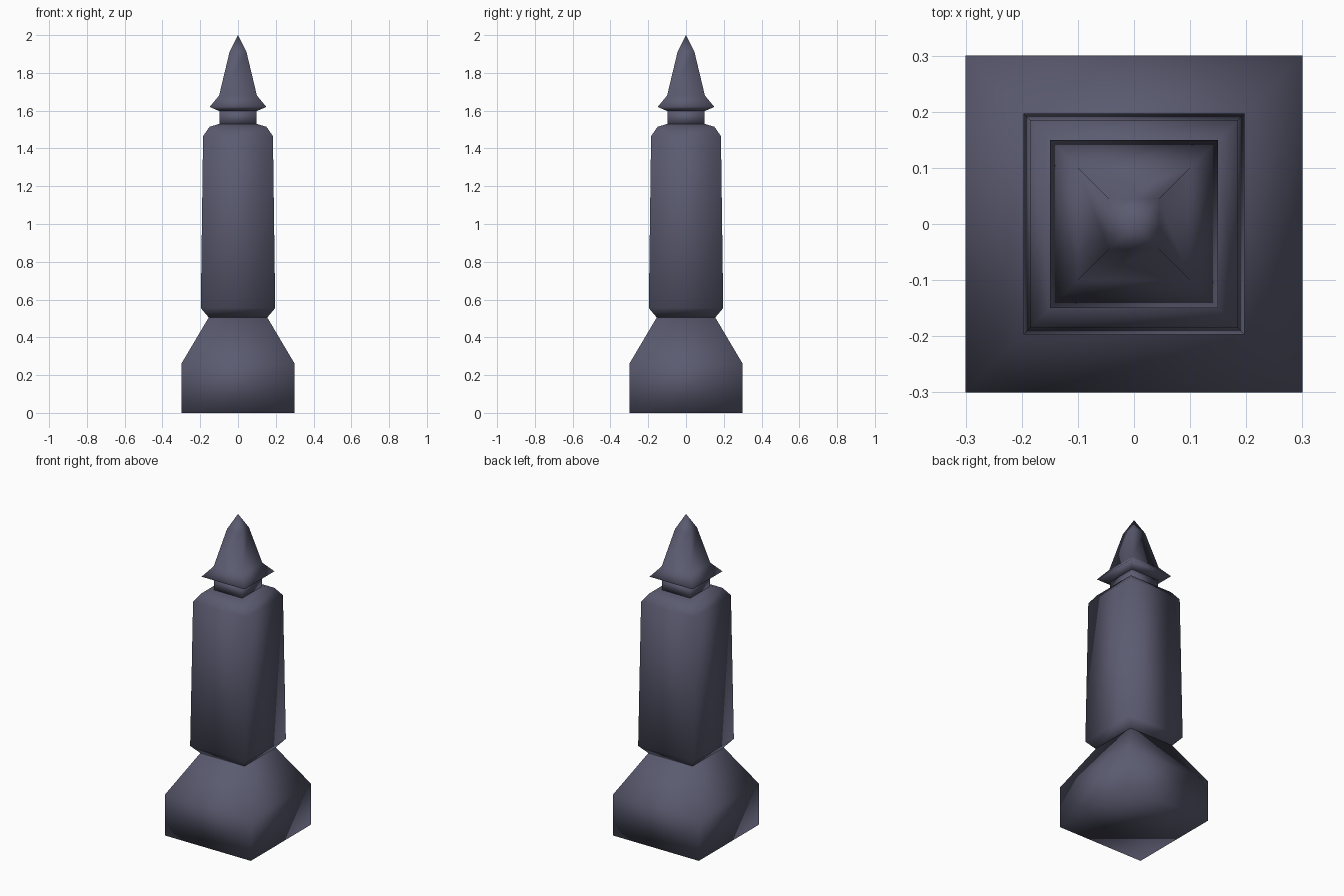
import bpy, bmesh

if "Cube" in bpy.data.objects:
    bpy.data.objects.remove(bpy.data.objects["Cube"])

mat = bpy.data.materials.new("slate grey")
mat.diffuse_color = (0.105, 0.105, 0.165, 1)
mat.use_nodes = True
mat.node_tree.nodes["Principled BSDF"].inputs["Base Color"].default_value = mat.diffuse_color


def square_loft(name, profile):
    """Loft stacked squares given as (half width, height); width 0 makes a tip."""
    bm = bmesh.new()
    rings = []
    for r, z in profile:
        if r == 0:
            rings.append([bm.verts.new((0, 0, z))])
        else:
            rings.append([bm.verts.new((sx * r, sy * r, z))
                          for sx, sy in ((-1, -1), (1, -1), (1, 1), (-1, 1))])
    bm.faces.new(rings[0][::-1])
    for a, b in zip(rings, rings[1:]):
        for i in range(4):
            j = (i + 1) % 4
            if len(b) == 1:
                bm.faces.new((a[i], a[j], b[0]))
            else:
                bm.faces.new((a[i], a[j], b[j], b[i]))
    if len(rings[-1]) == 4:
        bm.faces.new(rings[-1])
    for f in bm.faces:
        f.smooth = True
    me = bpy.data.meshes.new(name)
    bm.to_mesh(me)
    bm.free()
    me.materials.append(mat)
    ob = bpy.data.objects.new(name, me)
    bpy.context.collection.objects.link(ob)
    return ob


# Plinth with sloping shoulders
square_loft("base", [(0.30, 0), (0.30, 0.26), (0.155, 0.505)])
# Slightly tapered shaft with chamfered ends
square_loft("shaft", [(0.155, 0.505), (0.197, 0.555), (0.185, 1.465),
                      (0.15, 1.515), (0.098, 1.53)])
# Narrow neck
square_loft("neck", [(0.098, 1.525), (0.098, 1.603)])
# Flared pointed finial
square_loft("finial", [(0.098, 1.597), (0.15, 1.62), (0.10, 1.68),
                       (0.045, 1.91), (0, 2.0)])
